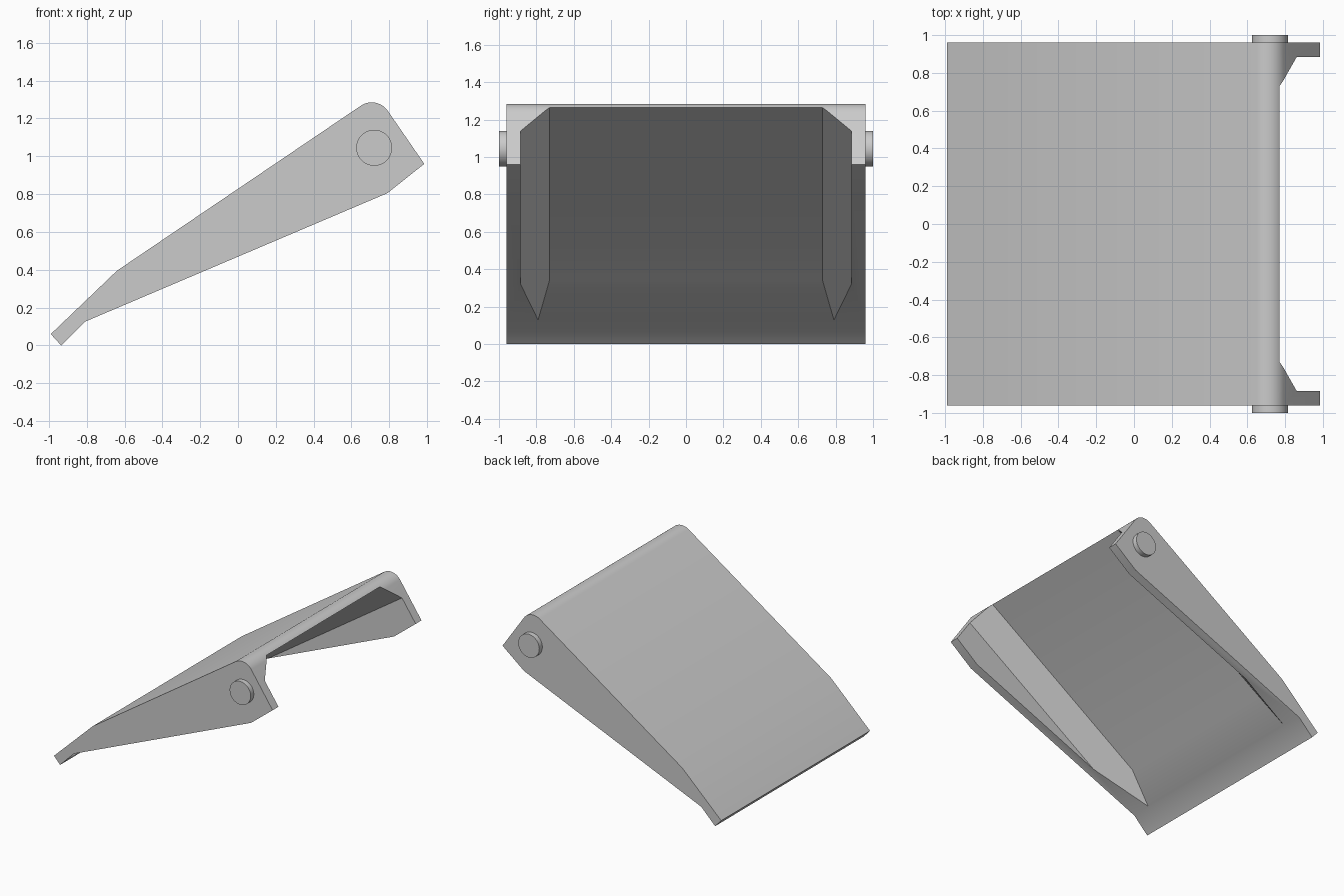
import bpy, bmesh, math
from mathutils import Vector

cube = bpy.data.objects.get("Cube")
if cube:
    bpy.data.objects.remove(cube, do_unlink=True)

grey = bpy.data.materials.new("plain grey")
grey.use_nodes = True
colour = (0.6, 0.6, 0.6, 1)
grey.diffuse_color = colour
grey.node_tree.nodes["Principled BSDF"].inputs["Base Color"].default_value = colour


def make_object(name, bm):
    bmesh.ops.recalc_face_normals(bm, faces=bm.faces)
    mesh = bpy.data.meshes.new(name)
    bm.to_mesh(mesh)
    bm.free()
    mesh.materials.append(grey)
    obj = bpy.data.objects.new(name, mesh)
    bpy.context.collection.objects.link(obj)
    return obj


def select(obj):
    bpy.ops.object.select_all(action="DESELECT")
    obj.select_set(True)
    bpy.context.view_layer.objects.active = obj


def smooth(obj):
    select(obj)
    bpy.ops.object.shade_smooth_by_angle(angle=math.radians(30))


# Solid wedge: side outline with a rounded upper corner, extruded across y
HALF, INNER, CHAMFER = 0.96, 0.885, 0.155
slope = math.atan2(0.865, 1.28)
along = Vector((math.cos(slope), math.sin(slope)))
down = Vector((along.y, -along.x))
centre, radius, steps = Vector((0.707, 1.182)), 0.103, 12
arc = [centre + radius * Vector((math.cos(a), math.sin(a)))
       for a in (slope + math.pi / 2 * (1 - i / steps) for i in range(steps + 1))]
outline = [(-0.99, 0.06), (-0.64, 0.395), *arc,
           (0.985, 0.96), (0.79, 0.805), (-0.81, 0.125), (-0.935, 0)]
bm = bmesh.new()
face = bm.faces.new([bm.verts.new((x, -HALF, z)) for x, z in outline])
ext = bmesh.ops.extrude_face_region(bm, geom=[face])
bmesh.ops.translate(bm, vec=(0, 2 * HALF, 0),
                    verts=[v for v in ext["geom"] if isinstance(v, bmesh.types.BMVert)])
ramp = make_object("ramp_body", bm)

# Hollow underneath: leaves a thin deck, two side walls and corner chamfers
deck_end = Vector((0.77, 1.264))
bend = deck_end - along * 1.65
hollow = [deck_end + along * 0.3, bend, Vector((-0.829, 0.1)),
          deck_end + along * 0.3 + down * CHAMFER,
          deck_end - along * 2.05 + down * CHAMFER,
          Vector((1.4, -0.2)), Vector((-0.9, -0.2))]
bm = bmesh.new()
for p in hollow:
    depth = (p - deck_end).dot(down)
    y = INNER - CHAMFER + min(max(depth, 0), CHAMFER)
    for side in (-1, 1):
        bm.verts.new((p.x, side * y, p.y))
bmesh.ops.convex_hull(bm, input=bm.verts)
bmesh.ops.dissolve_limit(bm, angle_limit=0.01, verts=bm.verts, edges=bm.edges)
cutter = make_object("hollow_cutter", bm)
cutter.hide_render = True
cut = ramp.modifiers.new("hollow", "BOOLEAN")
cut.operation, cut.solver, cut.object = "DIFFERENCE", "EXACT", cutter
select(ramp)
bpy.ops.object.modifier_apply(modifier=cut.name)
bpy.data.objects.remove(cutter, do_unlink=True)
smooth(ramp)

# Hinge pins on the outside of both walls
for name, side in (("front_pin", -1), ("back_pin", 1)):
    bpy.ops.mesh.primitive_cylinder_add(vertices=48, radius=0.095, depth=0.08,
                                        location=(0.72, side * 0.96, 1.045),
                                        rotation=(math.pi / 2, 0, 0))
    pin = bpy.context.object
    pin.name = name
    pin.data.materials.append(grey)
    smooth(pin)
